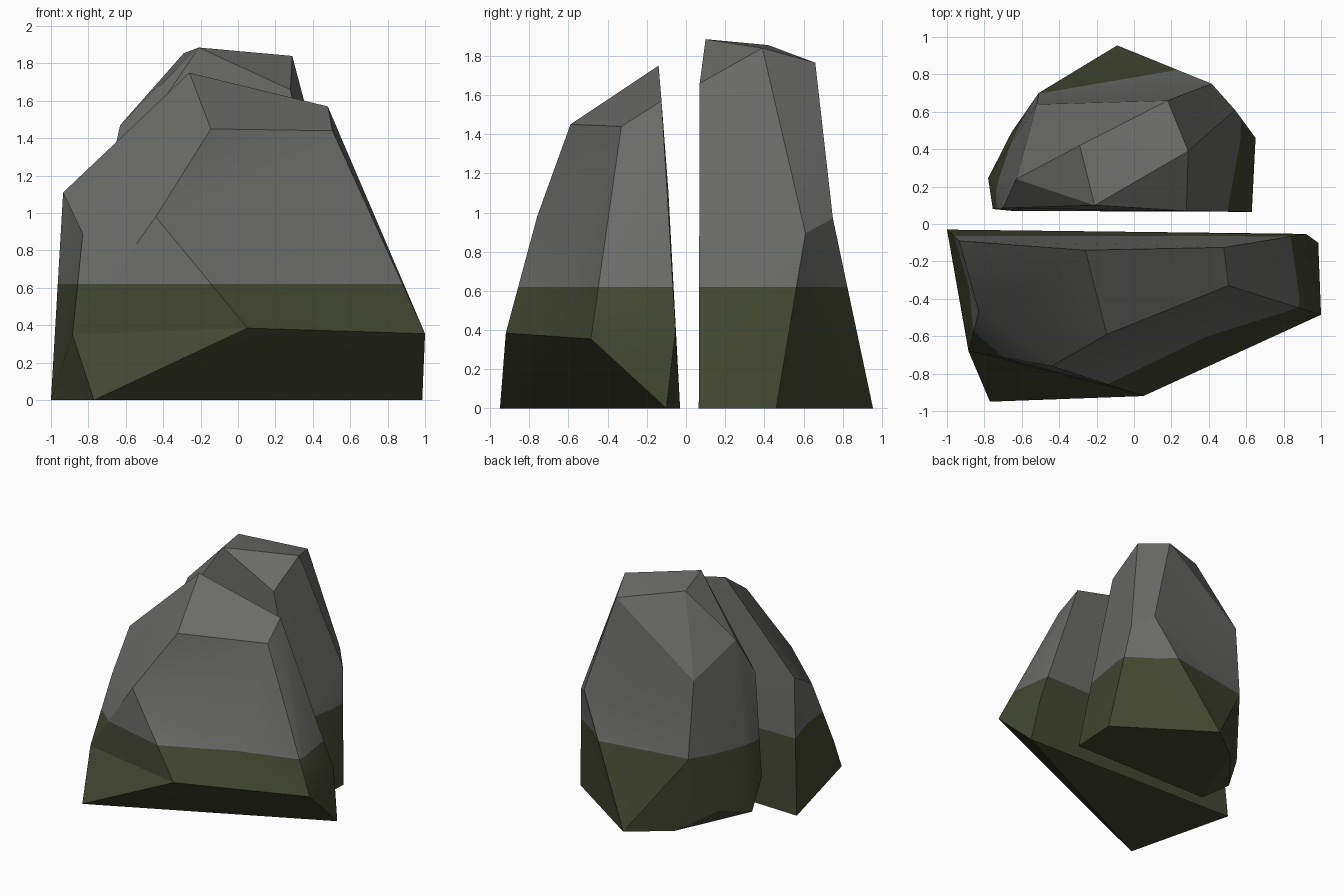
import bpy, bmesh, math

if "Cube" in bpy.data.objects:
    bpy.data.objects.remove(bpy.data.objects["Cube"])

def material(name, rgb):
    m = bpy.data.materials.new(name)
    m.diffuse_color = (*rgb, 1)
    m.use_nodes = True
    m.node_tree.nodes["Principled BSDF"].inputs["Base Color"].default_value = m.diffuse_color
    return m

STONE = material("grey_stone", (0.147, 0.147, 0.139))
MOSS = material("dark_moss", (0.055, 0.062, 0.031))
MOSS_TOP = 0.62

def crease(bm, a, b):
    """Turn the flattest edge lying across corners a and b so that it joins them."""
    bm.normal_update()
    across = []
    for e in bm.edges:
        if len(e.link_faces) == 2:
            wings = {v for f in e.link_faces for v in f.verts} - set(e.verts)
            if wings == {a, b}:
                across.append(e)
    if across:
        bmesh.utils.edge_rotate(min(across, key=lambda e: e.calc_face_angle()), False)

def rock(name, corners, creases):
    """Faceted boulder: hull of its corners, dented, split by height into moss and stone."""
    bm = bmesh.new()
    vs = [bm.verts.new(c) for c in corners]
    bmesh.ops.convex_hull(bm, input=vs)
    bmesh.ops.recalc_face_normals(bm, faces=bm.faces[:])
    for a, b in creases:
        if bm.edges.get((vs[a], vs[b])) is None:
            crease(bm, vs[a], vs[b])
    loose = [v for v in bm.verts if not v.link_faces]
    bmesh.ops.delete(bm, geom=loose, context='VERTS')
    bmesh.ops.bisect_plane(bm, geom=bm.verts[:] + bm.edges[:] + bm.faces[:],
                           plane_co=(0, 0, MOSS_TOP), plane_no=(0, 0, 1))
    bmesh.ops.recalc_face_normals(bm, faces=bm.faces[:])
    for f in bm.faces:
        f.material_index = int(f.calc_center_median().z < MOSS_TOP)
    me = bpy.data.meshes.new(name)
    bm.to_mesh(me)
    bm.free()
    me.materials.append(STONE)
    me.materials.append(MOSS)
    ob = bpy.data.objects.new(name, me)
    bpy.context.collection.objects.link(ob)
    # soften only the nearly coplanar facets
    bpy.context.view_layer.objects.active = ob
    ob.select_set(True)
    bpy.ops.object.shade_smooth_by_angle(angle=math.radians(20))
    ob.select_set(False)

# Wide front boulder
rock("front_rock", [
    (-1, -.03, 0), (.985, -.10, 0), (-.77, -.95, 0),
    (.92, -.053, .40), (1, -.485, .355), (.05, -.92, .385), (-.885, -.68, .35),
    (-.83, -.47, .89), (-.935, -.09, 1.11), (-.44, -.76, .98),
    (-.145, -.59, 1.45), (.505, -.33, 1.44), (.48, -.125, 1.57), (-.26, -.14, 1.75)],
    [(6, 9), (6, 5), (9, 11), (9, 4), (7, 0)])

# Taller, narrower back boulder
rock("back_rock", [
    (.63, .065, 0), (.65, .46, 0), (-.09, .955, 0), (-.40, .72, 0), (-.65, .07, 0),
    (-.78, .245, .08), (-.655, .49, .15), (-.755, .08, .30),
    (-.51, .70, .61), (.415, .75, .97), (.54, .61, .895), (-.70, .085, 1.16),
    (-.52, .64, 1.25), (-.63, .24, 1.47), (.28, .07, 1.66),
    (.18, .66, 1.765), (.29, .39, 1.84), (-.29, .42, 1.855), (-.21, .10, 1.885)],
    [(10, 2), (9, 12), (9, 8)])
